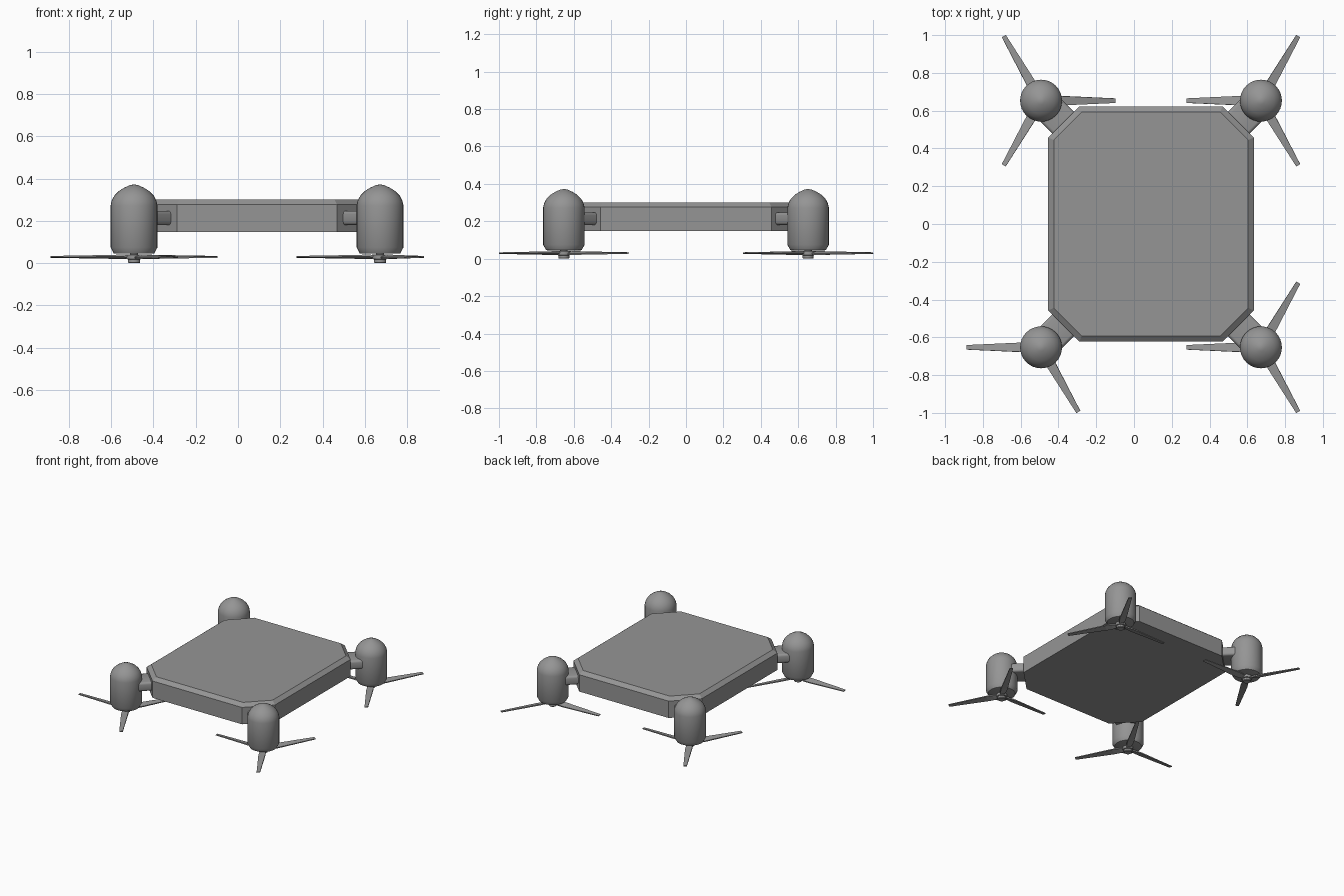
import bpy, bmesh, math
from mathutils import Matrix, Vector

if "Cube" in bpy.data.objects:
    bpy.data.objects.remove(bpy.data.objects["Cube"])

grey = bpy.data.materials.new("grey")
grey.diffuse_color = (0.3, 0.3, 0.3, 1)
grey.use_nodes = True
grey.node_tree.nodes["Principled BSDF"].inputs["Base Color"].default_value = grey.diffuse_color


def finish(name, bm, matrix=None, smooth=False):
    bmesh.ops.recalc_face_normals(bm, faces=bm.faces[:])
    if matrix:
        bm.transform(matrix)
    mesh = bpy.data.meshes.new(name)
    bm.to_mesh(mesh)
    bm.free()
    mesh.materials.append(grey)
    ob = bpy.data.objects.new(name, mesh)
    bpy.context.collection.objects.link(ob)
    if smooth:
        bpy.ops.object.select_all(action='DESELECT')
        ob.select_set(True)
        bpy.context.view_layer.objects.active = ob
        bpy.ops.object.shade_smooth_by_angle(angle=math.radians(35))
    return ob


def loft(bm, rings):
    """Skin between closed rings of equal size and cap both ends."""
    vs = [[bm.verts.new(p) for p in ring] for ring in rings]
    n = len(vs[0])
    for a, b in zip(vs, vs[1:]):
        for i in range(n):
            j = (i + 1) % n
            bm.faces.new((a[i], a[j], b[j], b[i]))
    bm.faces.new(vs[0][::-1])
    bm.faces.new(vs[-1])


def lathe(name, profile, x, y, segments):
    bm = bmesh.new()
    rings = [[(r * math.cos(2 * math.pi * i / segments),
               r * math.sin(2 * math.pi * i / segments), z)
              for i in range(segments)] for r, z in profile]
    loft(bm, rings)
    bmesh.ops.remove_doubles(bm, verts=bm.verts[:], dist=0.0005)
    return finish(name, bm, Matrix.Translation((x, y, 0)), True)


# Chamfered body slab with a bevelled top rim
CX = 0.09


def outline(inset, z):
    hx, hy = 0.544 - inset, 0.622 - inset
    c = 0.165 - inset * (2 - math.sqrt(2))
    return [(CX + x, y, z) for x, y in (
        (hx, -hy + c), (hx, hy - c), (hx - c, hy), (-hx + c, hy),
        (-hx, hy - c), (-hx, -hy + c), (-hx + c, -hy), (hx - c, -hy))]


bm = bmesh.new()
loft(bm, [outline(0, 0.148), outline(0, 0.277), outline(0.03, 0.301)])
finish("body", bm)

POD = [(0.09, 0.045), (0.096, 0.047), (0.111, 0.075), (0.111, 0.272),
       (0.106, 0.295), (0.093, 0.32), (0.071, 0.342), (0.045, 0.358),
       (0.02, 0.369), (0.0001, 0.373)]
HUB = [(0.025, 0.0), (0.029, 0.004), (0.029, 0.018), (0.037, 0.02),
       (0.037, 0.04), (0.02, 0.042), (0.02, 0.05)]
# Blade sections: distance from hub, half width, half thickness, pitch
BLADE = [(0.02, 0.012, 0.005, 20), (0.06, 0.022, 0.005, 16),
         (0.11, 0.025, 0.004, 12), (0.395, 0.012, 0.003, 6)]

# Corner units: side, end, first blade angle
for side, end, start in ((-1, 1, 0), (1, 1, 180), (1, -1, 180), (-1, -1, 180)):
    px, py = CX + side * 0.582, end * 0.653
    tag = ("back" if end > 0 else "front") + ("_right" if side > 0 else "_left")
    lathe(tag + "_motor_pod", POD, px, py, 32)
    lathe(tag + "_propeller_hub", HUB, px, py, 20)

    # Diagonal arm from the pod into the body corner
    bm = bmesh.new()
    bmesh.ops.create_cube(bm, size=1)
    bm.transform(Matrix.Diagonal((0.24, 0.162, 0.068, 1)))
    long_edges = [e for e in bm.edges
                  if abs(e.verts[0].co.x - e.verts[1].co.x) > 0.1]
    bmesh.ops.bevel(bm, geom=long_edges, offset=0.016, segments=3,
                    profile=0.5, affect='EDGES')
    turn = math.atan2(-end, -side)
    mid = Vector((px - side * 0.08, py - end * 0.08, 0.214))
    finish(tag + "_arm", bm, Matrix.Translation(mid) @ Matrix.Rotation(turn, 4, 'Z'), True)

    # Three tapered, slightly pitched blades
    for k in range(3):
        bm = bmesh.new()
        rings = []
        for d, w, t, pitch in BLADE:
            c, s = math.cos(math.radians(pitch)), math.sin(math.radians(pitch))
            rings.append([(d, y * c - z * s, y * s + z * c)
                          for y, z in ((-w, -t), (w, -t), (w, t), (-w, t))])
        loft(bm, rings)
        angle = math.radians(start + 120 * k)
        finish(f"{tag}_blade_{k + 1}", bm,
               Matrix.Translation((px, py, 0.03)) @ Matrix.Rotation(angle, 4, 'Z'))
